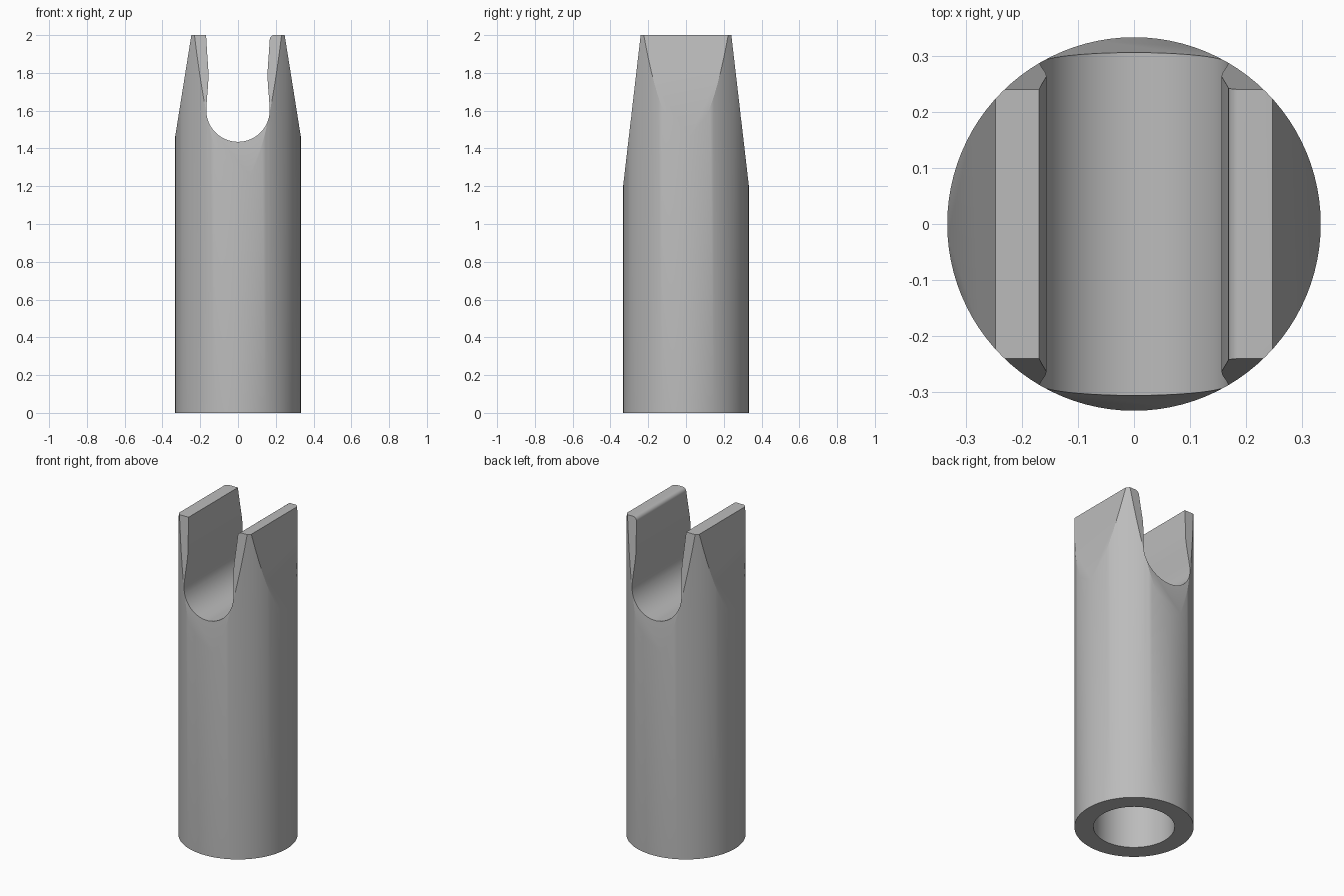
import bpy, bmesh, math
from mathutils import Vector

cube = bpy.data.objects.get("Cube")
if cube:
    bpy.data.objects.remove(cube, do_unlink=True)

R, TOP = 0.333, 2.0
SLOT_R, SLOT_Z = 0.168, 1.603
BORE_R, BORE_TOP = 0.227, 1.2

grey = bpy.data.materials.new("plain grey")
grey.use_nodes = True
colour = (0.5, 0.5, 0.5, 1)
grey.diffuse_color = colour
grey.node_tree.nodes["Principled BSDF"].inputs["Base Color"].default_value = colour


def make_object(name, bm):
    bmesh.ops.recalc_face_normals(bm, faces=bm.faces)
    mesh = bpy.data.meshes.new(name)
    bm.to_mesh(mesh)
    bm.free()
    mesh.materials.append(grey)
    ob = bpy.data.objects.new(name, mesh)
    bpy.context.collection.objects.link(ob)
    return ob


def cylinder(radius, z0, z1, segments=96):
    bm = bmesh.new()
    bmesh.ops.create_cone(bm, cap_ends=True, segments=segments, radius1=radius,
                          radius2=radius, depth=z1 - z0)
    bmesh.ops.translate(bm, verts=bm.verts, vec=(0, 0, (z0 + z1) / 2))
    return bm


def taper(bm, axis, z_start, half_top):
    """Slice two opposite sloping flats off the upper end."""
    for side in (-1, 1):
        point, normal = Vector((0, 0, z_start)), Vector((0, 0, R - half_top))
        point[axis], normal[axis] = side * R, side * (TOP - z_start)
        geom = bm.verts[:] + bm.edges[:] + bm.faces[:]
        cut = bmesh.ops.bisect_plane(bm, geom=geom, plane_co=point,
                                     plane_no=normal, clear_outer=True)
        edges = [e for e in cut["geom_cut"] if isinstance(e, bmesh.types.BMEdge)]
        bmesh.ops.holes_fill(bm, edges=edges)


# Body: round shaft with flats tapering towards the top
bm = cylinder(R, 0, TOP)
taper(bm, 0, 1.46, 0.247)
taper(bm, 1, 1.2, 0.24)
body = make_object("forked_shaft", bm)

# Slot: round seat, slightly pinched throat, one rounded lip
profile = [(-0.17, 2.1), (-0.169, 2.0), (-0.163, 1.9), (-0.156, 1.8),
           (-0.158, 1.74), (-0.164, 1.67)]
for i in range(33):
    a = math.pi + math.pi * i / 32
    profile.append((SLOT_R * math.cos(a), SLOT_Z + SLOT_R * math.sin(a)))
profile += [(0.164, 1.67), (0.158, 1.74), (0.156, 1.8), (0.163, 1.9)]
lip = 0.024
for i in range(7):
    a = math.pi - math.pi / 2 * i / 6
    profile.append((0.168 + lip + lip * math.cos(a), TOP - lip + lip * math.sin(a)))
profile.append((0.192, 2.1))
bm = bmesh.new()
face = bm.faces.new([bm.verts.new((x, -0.5, z)) for x, z in profile])
ext = bmesh.ops.extrude_face_region(bm, geom=[face])
bmesh.ops.translate(bm, vec=(0, 1, 0),
                    verts=[v for v in ext["geom"] if isinstance(v, bmesh.types.BMVert)])
slot = make_object("slot_cutter", bm)

# Bore: round socket from below
bore = make_object("bore_cutter", cylinder(BORE_R, -0.1, BORE_TOP, 64))

bpy.ops.object.select_all(action="DESELECT")
bpy.context.view_layer.objects.active = body
body.select_set(True)
for cutter in (slot, bore):
    cutter.hide_render = True
    mod = body.modifiers.new(cutter.name, "BOOLEAN")
    mod.operation, mod.solver, mod.object = "DIFFERENCE", "EXACT", cutter
    bpy.ops.object.modifier_apply(modifier=mod.name)
    bpy.data.objects.remove(cutter, do_unlink=True)
bpy.ops.object.shade_smooth_by_angle(angle=math.radians(25))
